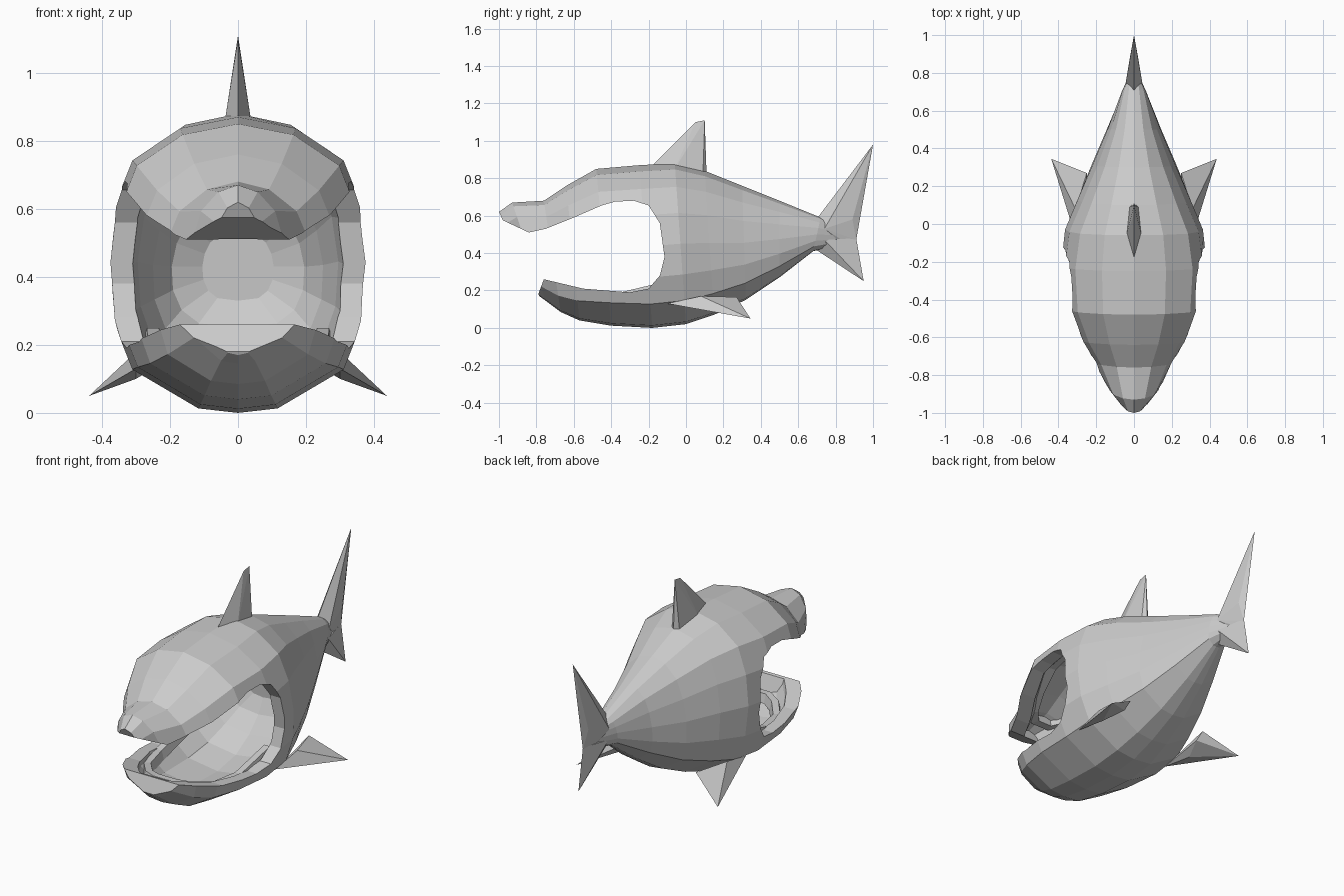
import bpy, bmesh, math
from mathutils import Vector

if "Cube" in bpy.data.objects:
    bpy.data.objects.remove(bpy.data.objects["Cube"])

def finish(name, bm):
    bmesh.ops.remove_doubles(bm, verts=bm.verts, dist=0.0005)
    bmesh.ops.recalc_face_normals(bm, faces=bm.faces)
    me = bpy.data.meshes.new(name)
    bm.to_mesh(me)
    bm.free()
    ob = bpy.data.objects.new(name, me)
    bpy.context.collection.objects.link(ob)
    return ob

def loft(name, rings):
    bm = bmesh.new()
    rows = [[bm.verts.new(p) for p in r] for r in rings]
    n = len(rows[0])
    for a, b in zip(rows, rows[1:]):
        for i in range(n):
            j = (i + 1) % n
            bm.faces.new((a[i], a[j], b[j], b[i]))
    bm.faces.new(rows[0])
    bm.faces.new(rows[-1][::-1])
    return finish(name, bm)

def ring(yb, zb, yt, zt, wl, wu, steps=8, keel=1.0, crown=1.0):
    """Slanted cross-section; keel and crown narrow its lowest and highest corners."""
    half = []
    for k in range(steps + 1):
        a = math.pi * (k / steps - 0.5)
        t = (1 + math.sin(a)) / 2
        w = (wl + (wu - wl) * t) * max(math.cos(a), 0) ** 0.62
        w *= keel if k == 1 else crown if k == steps - 1 else 1
        if k == 1 and keel < 1:
            t *= 0.4
        half.append((w if 0 < k < steps else 0, yb + (yt - yb) * t, zb + (zt - zb) * t))
    return half + [(-x, y, z) for x, y, z in half[-2:0:-1]]

def hull(name, pts):
    bm = bmesh.new()
    for p in pts:
        bm.verts.new(p)
    bmesh.ops.convex_hull(bm, input=bm.verts)
    return finish(name, bm)

def cut(ob, cutter):
    mod = ob.modifiers.new("cut", 'BOOLEAN')
    mod.operation = 'DIFFERENCE'
    mod.solver = 'EXACT'
    mod.object = cutter
    bpy.context.view_layer.objects.active = ob
    bpy.ops.object.modifier_apply(modifier=mod.name)
    bpy.data.objects.remove(cutter)

# Body, snout and chin as one solid: bottom y z, top y z, lower and upper width
S = [(-.785, .17, -1.0, .62, .10, .07), (-.75, .145, -.93, .67, .165, .13),
     (-.67, .085, -.76, .68, .265, .205), (-.57, .04, -.64, .76, .325, .29),
     (-.4, .012, -.48, .85, .365, .37), (-.18, .0, -.25, .87, .385, .385),
     (0, .02, -.06, .88, .38, .35), (.15, .07, .1, .84, .33, .27),
     (.32, .15, .3, .76, .26, .18), (.5, .27, .5, .68, .17, .11),
     (.68, .41, .72, .59, .07, .06), (.8, .44, .8, .55, .02, .02)]
body = loft("body", [ring(*s, keel=.55, crown=.8) for s in S])

# Open mouth seen from the side, cut through the full width
G = [(-1.2, .58), (-.99, .58), (-.84, .51), (-.75, .53), (-.6, .59), (-.45, .655),
     (-.38, .675), (-.28, .68), (-.2, .655), (-.14, .56), (-.115, .38), (-.14, .28), (-.2, .21),
     (-.3, .19), (-.55, .21), (-.76, .26), (-.79, .18), (-1.2, .18)]
gap = loft("mouth_gap", [[(x, y, z) for y, z in G] for x in (-.6, .6)])
gap.hide_render = True
cut(body, gap)

# Mouth cavity running back to a broad throat wall
C = [(-.71, .17, -.87, .58, .11, .06), (-.64, .14, -.72, .62, .2, .14),
     (-.55, .105, -.62, .68, .265, .21), (-.4, .075, -.46, .77, .31, .3),
     (-.18, .07, -.24, .795, .325, .325), (-.02, .1, -.06, .79, .31, .28),
     (.1, .17, .06, .7, .27, .23), (.18, .25, .16, .61, .21, .18), (.22, .33, .21, .53, .11, .1)]
cavity = loft("mouth_cavity", [ring(*c) for c in C])
cavity.hide_render = True
cut(body, cavity)

# U-shaped gum ridges inside both jaws
def gum(name, half, w, h):
    path = [Vector(p) for p in half] + [Vector((-x, y, z)) for x, y, z in half[::-1]]
    rings = []
    for i, p in enumerate(path):
        d = path[min(i + 1, len(path) - 1)] - path[max(i - 1, 0)]
        s = Vector((d.y, -d.x, 0)).normalized() * w
        up = Vector((0, 0, h))
        rings.append([p - s, p + s, p + s * .6 + up, p - s * .6 + up])
    loft(name, rings)

gum("lower_gum", [(.25, -.1, .2), (.245, -.35, .14), (.21, -.5, .135),
                  (.13, -.6, .15), (.06, -.64, .16)], .03, .05)
gum("upper_gum", [(.24, -.25, .7), (.22, -.42, .68), (.17, -.58, .62),
                  (.11, -.7, .58), (.05, -.76, .565)], .025, .05)

# Dorsal fin
hull("dorsal_fin", [(0, -.18, .87), (.04, -.06, .85), (-.04, -.06, .85), (.025, .09, .81),
                    (-.025, .09, .81), (0, .11, .82), (0, .05, 1.1), (0, .1, 1.11)])

# Tail fin lobes
hull("tail_upper_lobe", [(0, .7, .585), (0, .74, .59), (0, .91, .47), (0, .88, .44),
                         (.045, .74, .53), (-.045, .74, .53), (.02, .89, .58),
                         (-.02, .89, .58), (0, .72, .45), (0, 1.0, .98)])
hull("tail_lower_lobe", [(0, .7, .415), (0, .76, .41), (0, .91, .48), (.04, .74, .47),
                         (-.04, .74, .47), (0, .95, .25)])

# Pectoral fins
for side, sx in (("left", 1), ("right", -1)):
    hull(side + "_pectoral_fin", [(sx * x, y, z) for x, y, z in
         [(.3, -.1, .13), (.33, .04, .11), (.31, .08, .17), (.25, .27, .165),
          (.25, .22, .13), (.3, .1, .1), (.438, .345, .05)]])
